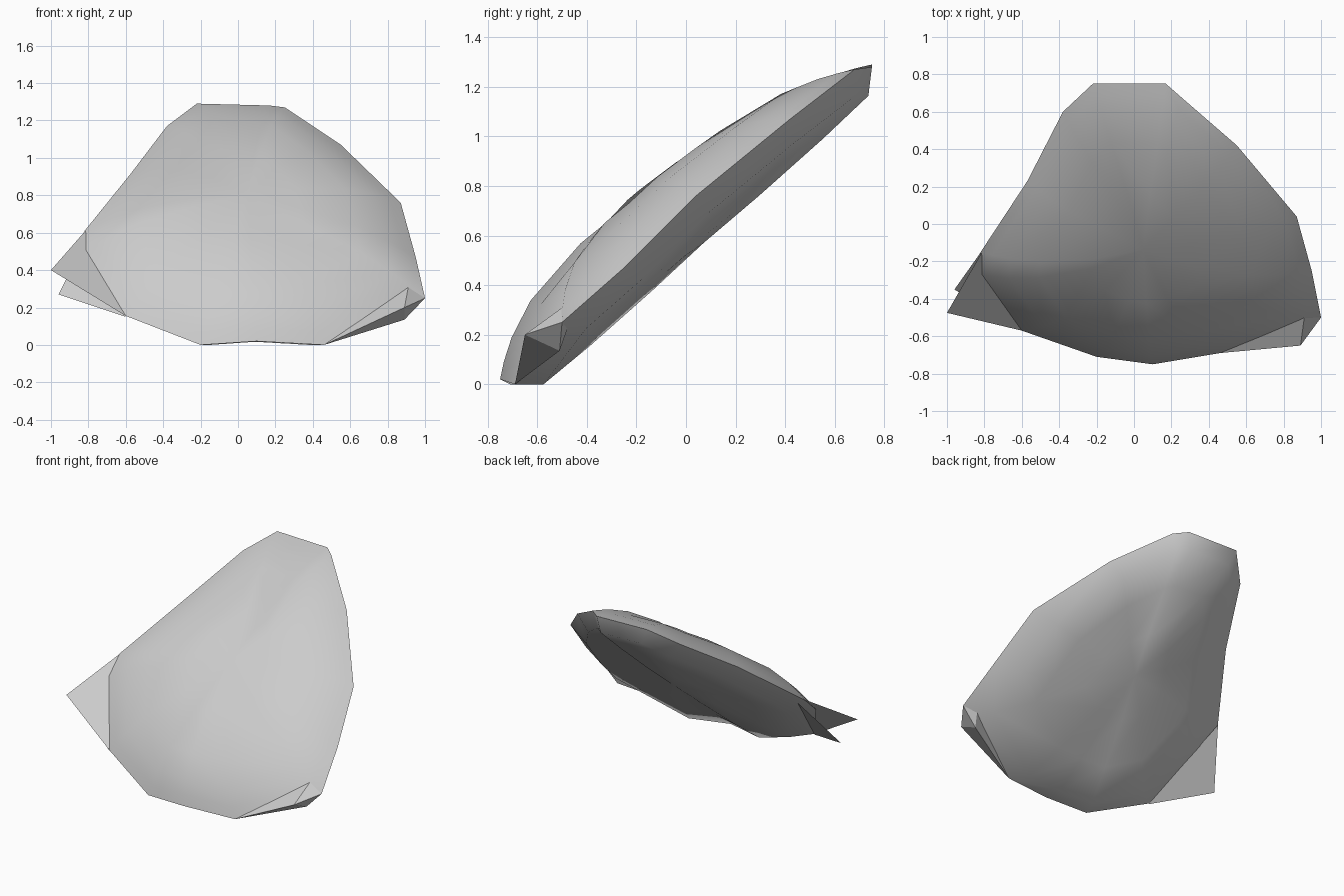
import bpy
import bmesh
import math
from mathutils import Vector

cube = bpy.data.objects.get("Cube")
if cube:
    bpy.data.objects.remove(cube, do_unlink=True)

grey = bpy.data.materials.new("stone grey")
grey.use_nodes = True
grey.diffuse_color = (0.6, 0.6, 0.6, 1)
grey.node_tree.nodes["Principled BSDF"].inputs["Base Color"].default_value = (0.6, 0.6, 0.6, 1)


def finish(bm, name, angle):
    """Turn a bmesh into a shaded grey object."""
    mesh = bpy.data.meshes.new(name)
    bm.to_mesh(mesh)
    bm.free()
    mesh.materials.append(grey)
    obj = bpy.data.objects.new(name, mesh)
    bpy.context.collection.objects.link(obj)
    bpy.ops.object.select_all(action="DESELECT")
    obj.select_set(True)
    bpy.context.view_layer.objects.active = obj
    bpy.ops.object.shade_smooth_by_angle(angle=math.radians(angle))


def hull(name, points):
    """Closed faceted solid around a few points."""
    bm = bmesh.new()
    verts = [bm.verts.new(p) for p in points]
    bmesh.ops.convex_hull(bm, input=verts)
    bmesh.ops.recalc_face_normals(bm, faces=bm.faces)
    finish(bm, name, 10)


def flap(name, points):
    """Single thin sheet."""
    bm = bmesh.new()
    bm.faces.new([bm.verts.new(p) for p in points])
    finish(bm, name, 10)


# Leaning shell: outline of the rim, from top left clockwise
rim = [Vector(p) for p in (
    (-0.22, 0.75, 1.29), (0.17, 0.75, 1.28), (0.25, 0.68, 1.27), (0.55, 0.42, 1.07),
    (0.87, 0.04, 0.76), (0.95, -0.25, 0.47), (1.0, -0.5, 0.25), (0.46, -0.69, 0.0),
    (0.1, -0.75, 0.02), (-0.2, -0.71, 0.0), (-0.6, -0.57, 0.155), (-0.82, -0.27, 0.5),
    (-0.82, -0.15, 0.61), (-0.57, 0.23, 0.92), (-0.38, 0.6, 1.17))]
centre = Vector((0.05, 0, 0.65))
normal = Vector((0, -0.665, 0.747))
slope = Vector((0, 0.747, 0.665))


def ring(bm, x_scale, scale, offset, skew=0):
    """Copy of the rim, shrunk and moved off the rim plane, more so lower down."""
    loop = []
    for p in rim:
        d = Vector(((p - centre).x * x_scale, *((p - centre) * scale).yz))
        q = centre + d + normal * offset * (1 - skew * d.dot(slope))
        q.z = max(q.z, 0)
        loop.append(bm.verts.new(q))
    return loop


def bridge(bm, a, b):
    for i in range(len(a)):
        j = (i + 1) % len(a)
        bm.faces.new((a[i], a[j], b[j], b[i]))


def cap(bm, loop, offset):
    tip = bm.verts.new(centre + normal * offset)
    for i in range(len(loop)):
        bm.faces.new((loop[i], loop[(i + 1) % len(loop)], tip))


bm = bmesh.new()
edge = ring(bm, 1, 1, 0)
# Domed front
last = edge
for s in (0.94, 0.85, 0.69, 0.38):
    loop = ring(bm, s ** 1.2, s, 0.205 * (1 - s ** 3.3), 0.2)
    bridge(bm, last, loop)
    last = loop
cap(bm, last, 0.205)
# Bevelled, nearly flat back
last = edge
for sx, s, d in ((0.81, 0.91, -0.08), (0.58, 0.65, -0.095), (0.3, 0.3, -0.105)):
    loop = ring(bm, sx, s, d)
    bridge(bm, last, loop)
    last = loop
cap(bm, last, -0.107)
bmesh.ops.recalc_face_normals(bm, faces=bm.faces)
finish(bm, "shell", 42)

# Faceted corner on the left
hull("left_corner", [(1, -0.5, 0.25), (0.89, -0.65, 0.2), (0.89, -0.51, 0.135),
                     (0.46, -0.69, 0), (0.92, -0.43, 0.36)])

# Two pointed flaps on the right
flap("right_front_flap", [(-1, -0.475, 0.4), (-0.6, -0.57, 0.155), (-0.79, -0.11, 0.64)])
flap("right_back_flap", [(-0.96, -0.35, 0.27), (-0.79, -0.11, 0.6), (-0.6, -0.57, 0.15)])
